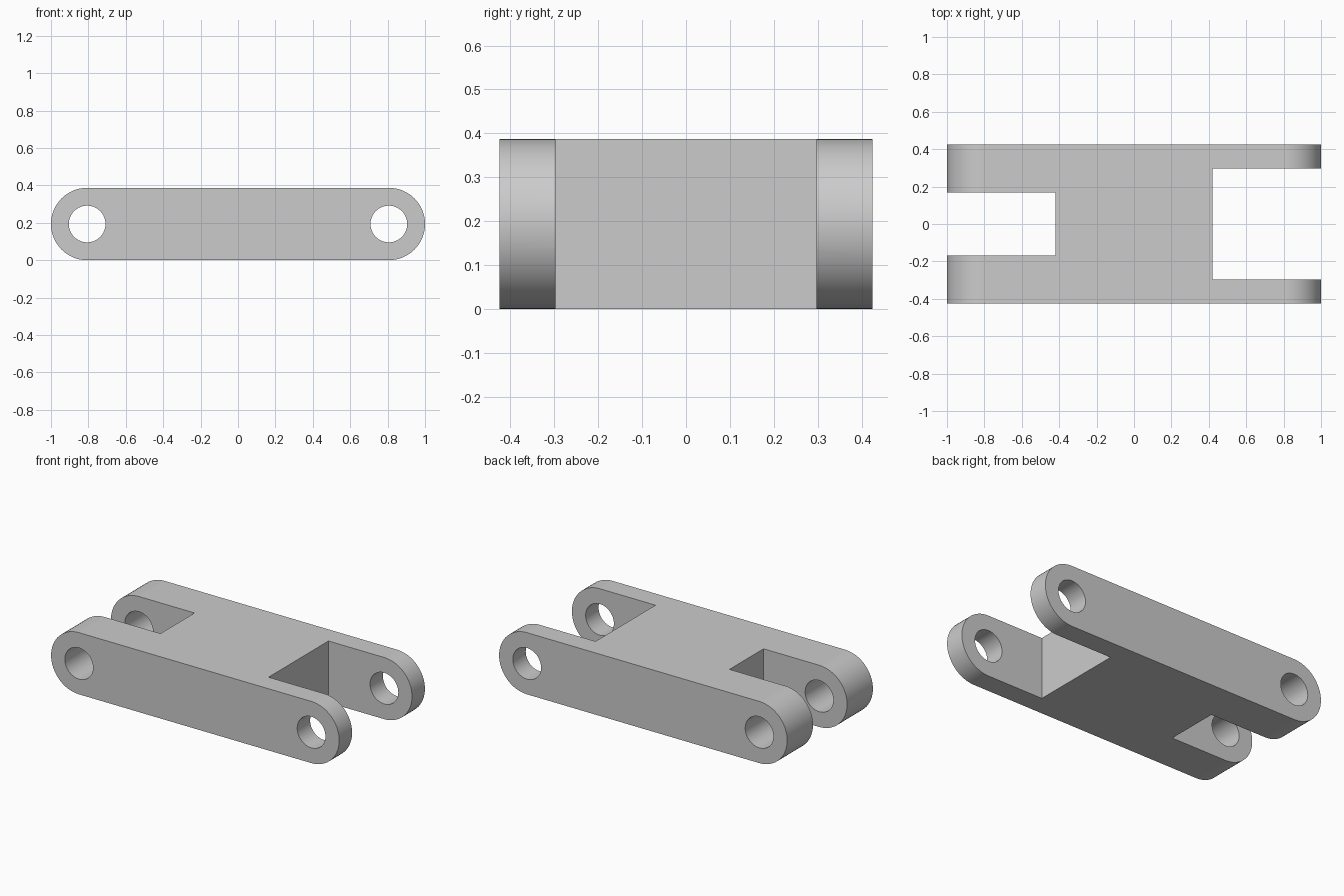
import bpy, bmesh
from math import sin, cos, pi, radians

if "Cube" in bpy.data.objects:
    bpy.data.objects.remove(bpy.data.objects["Cube"])

LENGTH, WIDTH, HEIGHT = 2.0, 0.85, 0.387
END_R = HEIGHT / 2
PIN_X = LENGTH / 2 - END_R
HOLE_R = 0.098
SLOT_X = 0.42
ARC = 32

grey = bpy.data.materials.new("plain grey")
grey.use_nodes = True
grey.diffuse_color = (0.6, 0.6, 0.6, 1)
grey.node_tree.nodes["Principled BSDF"].inputs["Base Color"].default_value = (0.6, 0.6, 0.6, 1)


def prism(name, outline, width):
    """Extrude an x-z outline symmetrically along y."""
    bm = bmesh.new()
    face = bm.faces.new([bm.verts.new((x, -width / 2, z)) for x, z in outline])
    new = bmesh.ops.extrude_face_region(bm, geom=[face])["geom"]
    verts = [v for v in new if isinstance(v, bmesh.types.BMVert)]
    bmesh.ops.translate(bm, verts=verts, vec=(0, width, 0))
    bmesh.ops.recalc_face_normals(bm, faces=bm.faces)
    mesh = bpy.data.meshes.new(name)
    bm.to_mesh(mesh)
    bm.free()
    mesh.materials.append(grey)
    ob = bpy.data.objects.new(name, mesh)
    bpy.context.collection.objects.link(ob)
    return ob


def arc(cx, radius, start, sweep, steps):
    return [(cx + radius * cos(start + sweep * i / steps),
             END_R + radius * sin(start + sweep * i / steps)) for i in range(steps + 1)]


# Round-ended link body
body = prism("link_body",
             arc(PIN_X, END_R, -pi / 2, pi, ARC) + arc(-PIN_X, END_R, pi / 2, pi, ARC), WIDTH)

# Pin holes and fork slots: narrow on the right, wide on the left
cutters = []
for side, name, slot_width in ((-1, "right", 0.338), (1, "left", 0.594)):
    hole = arc(side * PIN_X, HOLE_R, 0, 2 * pi, 2 * ARC)[:-1]
    cutters.append(prism(name + "_pin_hole", hole, WIDTH + 0.2))
    a, b = side * SLOT_X, side * (LENGTH / 2 + 0.1)
    slot = [(a, -0.1), (b, -0.1), (b, HEIGHT + 0.1), (a, HEIGHT + 0.1)]
    cutters.append(prism(name + "_fork_slot", slot, slot_width))

bpy.context.view_layer.objects.active = body
for cutter in cutters:
    cutter.hide_render = True
    mod = body.modifiers.new(cutter.name, "BOOLEAN")
    mod.operation = "DIFFERENCE"
    mod.solver = "EXACT"
    mod.object = cutter
    bpy.ops.object.modifier_apply(modifier=mod.name)
for cutter in cutters:
    bpy.data.objects.remove(cutter)

# Smooth curved surfaces, crisp edges and flat sides
bpy.ops.object.select_all(action="DESELECT")
body.select_set(True)
bpy.ops.object.shade_smooth_by_angle(angle=radians(30))
weighted = body.modifiers.new("flat_sides", "WEIGHTED_NORMAL")
weighted.keep_sharp = True
